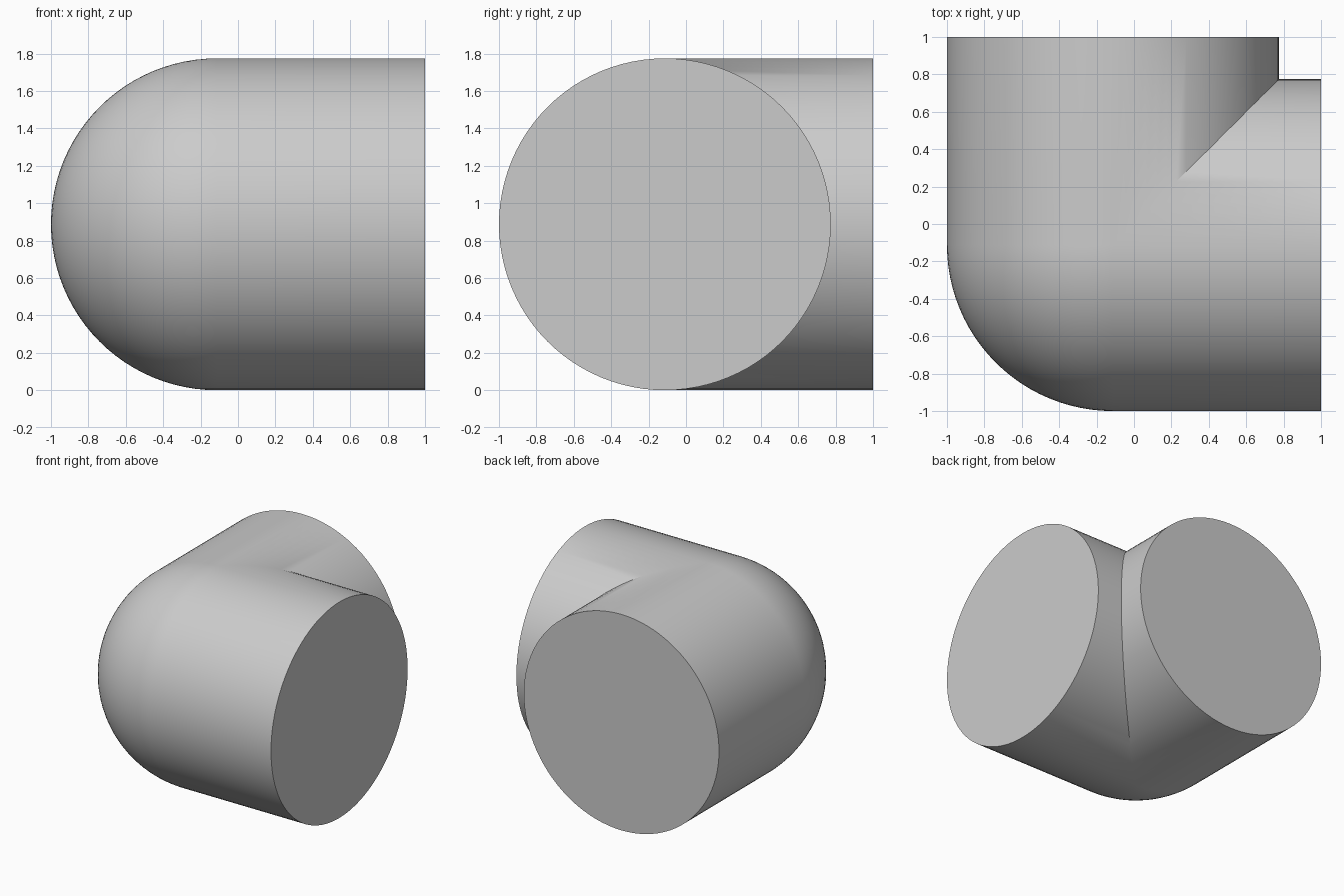
import bpy, bmesh
from math import sin, cos, pi, radians

cube = bpy.data.objects.get("Cube")
if cube:
    bpy.data.objects.remove(cube)

RADIUS = 0.887
CORNER = RADIUS - 1      # where the two pipe axes meet, in x and y
SIDES = 96               # points around the pipe
STEPS = 24               # slices of the rounded corner

grey = bpy.data.materials.new("light_grey")
grey.use_nodes = True
grey.diffuse_color = (0.6, 0.6, 0.6, 1)
grey.node_tree.nodes["Principled BSDF"].inputs["Base Color"].default_value = (0.6, 0.6, 0.6, 1)


def ring(turn=0, end=None):
    """Cross-section at a turn of 0 to 90 degrees, or at the open end of an arm."""
    points = []
    for i in range(SIDES):
        a = 2 * pi * i / SIDES
        side, z = RADIUS * sin(a), RADIUS * (1 + cos(a))
        if end == "x":
            p = (1, CORNER + side, z)
        elif end == "y":
            p = (CORNER + side, 1, z)
        elif i <= SIDES // 2:           # inner half lies on the mitre plane
            p = (CORNER + side, CORNER + side, z)
        else:                           # outer half sweeps round the corner
            p = (CORNER + side * sin(turn), CORNER + side * cos(turn), z)
        points.append(p)
    return points


# Rings from the right-hand end, round the corner, to the back end
rings = [ring(end="x")]
rings += [ring(turn=pi / 2 * k / STEPS) for k in range(STEPS + 1)]
rings += [ring(end="y")]

bm = bmesh.new()
loops = [[bm.verts.new(p) for p in points] for points in rings]
for k, (a, b) in enumerate(zip(loops, loops[1:])):
    arm = k in (0, len(loops) - 2)
    for i in range(0 if arm else SIDES // 2, SIDES):
        j = (i + 1) % SIDES
        bm.faces.new((a[i], a[j], b[j], b[i]))

# Flat end caps
bm.faces.new(loops[0])
bm.faces.new(loops[-1])
bmesh.ops.remove_doubles(bm, verts=bm.verts, dist=1e-5)
bmesh.ops.recalc_face_normals(bm, faces=bm.faces)

mesh = bpy.data.meshes.new("elbow_pipe")
bm.to_mesh(mesh)
bm.free()
mesh.materials.append(grey)
elbow = bpy.data.objects.new("elbow_pipe", mesh)
bpy.context.collection.objects.link(elbow)

# Smooth walls, sharp cap rims and mitre crease
bpy.context.view_layer.objects.active = elbow
elbow.select_set(True)
bpy.ops.object.shade_smooth_by_angle(angle=radians(30))
